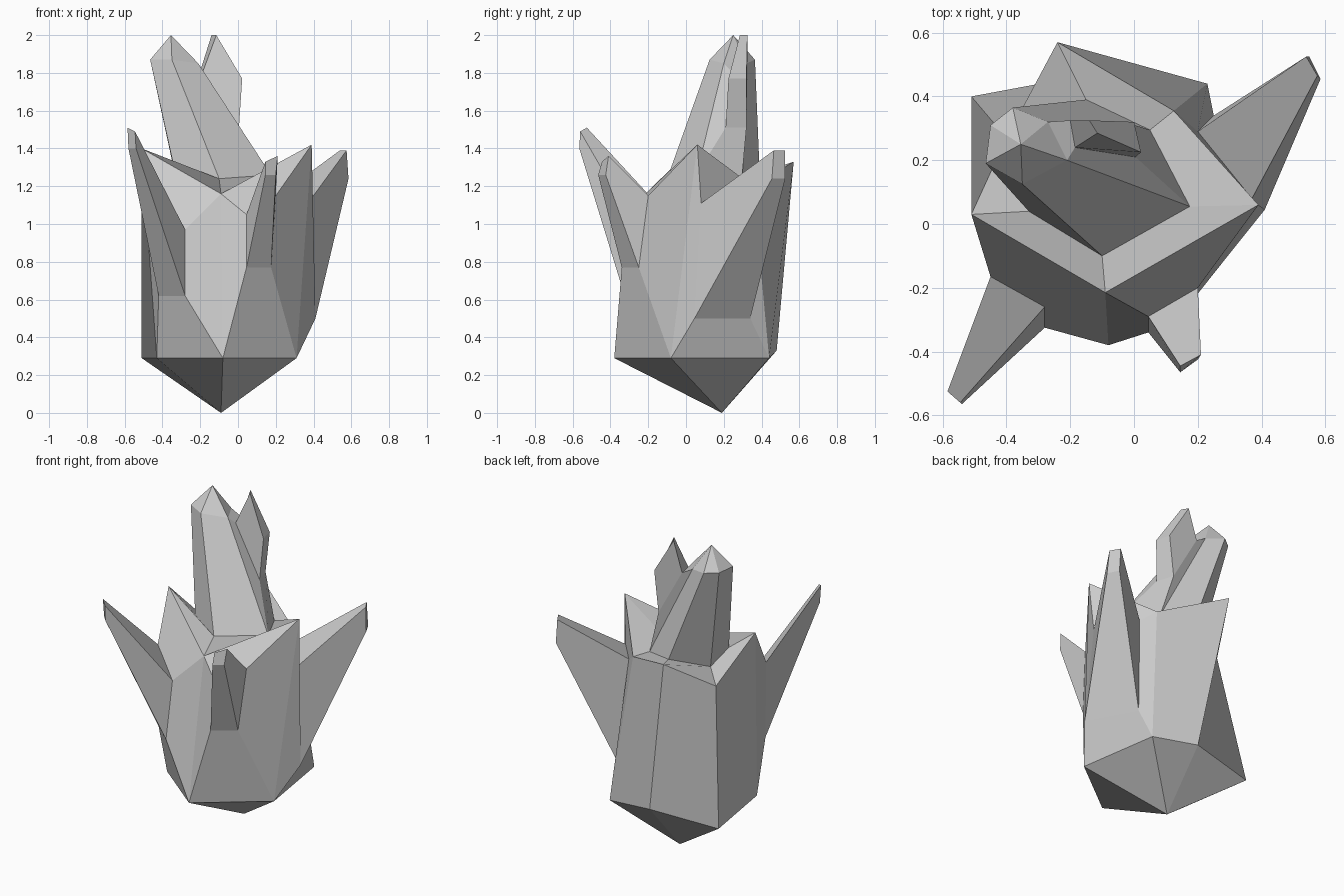
import bpy, bmesh

if "Cube" in bpy.data.objects:
    bpy.data.objects.remove(bpy.data.objects["Cube"])


def loft(name, rings, skip=(), cap_start=True):
    """Bridge a stack of rings; one-point rings are tips. skip = (level, side) walls left open."""
    bm = bmesh.new()
    vs = [[bm.verts.new(p) for p in r] for r in rings]
    for level, (a, b) in enumerate(zip(vs, vs[1:])):
        n = max(len(a), len(b))
        for i in range(n):
            j = (i + 1) % n
            if (level, i) in skip:
                continue
            if len(a) == 1:
                bm.faces.new((a[0], b[j], b[i]))
            elif len(b) == 1:
                bm.faces.new((a[i], a[j], b[0]))
            else:
                bm.faces.new((a[i], a[j], b[j], b[i]))
    if cap_start and len(vs[0]) > 1:
        bm.faces.new(vs[0])
    if len(vs[-1]) > 1:
        bm.faces.new(vs[-1])
    bmesh.ops.recalc_face_normals(bm, faces=bm.faces)
    me = bpy.data.meshes.new(name)
    bm.to_mesh(me)
    bm.free()
    ob = bpy.data.objects.new(name, me)
    bpy.context.collection.objects.link(ob)


def shard(name, low, high, side, base, tip):
    """Shard growing out of one wall: wall quad -> raised base quad -> tip quad."""
    n = (side + 1) % 6
    loft(name, [[low[side], low[n], high[n], high[side]], base, tip], cap_start=False)


# Rings run front, right, back right, back, back left, left
foot = [(-.08, -.38, .29), (.31, -.08, .29), (.23, .44, .29),
        (-.08, .48, .33), (-.51, .40, .29), (-.43, -.10, .29)]
rim = [(-.09, -.215, 1.16), (.39, .06, 1.42), (.125, .355, 1.2),
       (-.24, .57, 1.33), (-.40, .27, 1.12), (-.51, .03, 1.40)]
tower_base = [(-.10, -.10, 1.24), (.175, .055, 1.26), (.05, .295, 1.23),
              (-.15, .39, 1.27), (-.32, .21, 1.2), (-.33, .04, 1.26)]
tower_top = [(-.35, .125, 1.87), (-.21, .20, 1.85), (-.27, .32, 1.85),
             (-.38, .365, 1.87), (-.45, .31, 1.87), (-.465, .19, 1.87)]

# Main body: pointed foot, six walls, jagged rim sloping in to the tower
loft("main_body", [[(-.09, .19, 0)], foot, rim, tower_base],
     skip={(1, 0), (1, 1), (1, 5)}, cap_start=False)
bpy.data.objects["main_body"].name = "main_body"

# Leaning tower crystal with a pointed top
loft("tower_crystal", [tower_base, tower_top, [(-.355, .25, 2.0)]],
     skip={(0, 1)}, cap_start=False)

# Side shards (quads run lower first, lower second, upper second, upper first)
shard("front_shard", foot, rim, 0,
      [(.045, -.34, .77), (.175, -.25, .77), (.20, -.20, 1.15), (.045, -.29, 1.05)],
      [(.145, -.465, 1.26), (.20, -.425, 1.26), (.21, -.41, 1.36), (.145, -.445, 1.33)])
shard("right_shard", foot, rim, 1,
      [(.41, .045, .50), (.25, .34, .50), (.20, .29, 1.14), (.37, .08, 1.11)],
      [(.585, .455, 1.24), (.55, .525, 1.24), (.54, .525, 1.39), (.575, .465, 1.39)])
shard("left_shard", foot, rim, 5,
      [(-.42, -.20, .62), (-.28, -.325, .62), (-.28, -.26, .97), (-.45, -.165, 1.12)],
      [(-.58, -.52, 1.40), (-.54, -.565, 1.40), (-.545, -.56, 1.49), (-.585, -.525, 1.51)])
shard("tower_shard", tower_base, tower_top, 1,
      [(.005, .21, 1.51), (-.03, .32, 1.51), (-.20, .325, 1.81), (-.185, .24, 1.81)],
      [(.022, .225, 1.77), (.0, .32, 1.77), (-.14, .325, 2.0), (-.115, .285, 2.0)])
